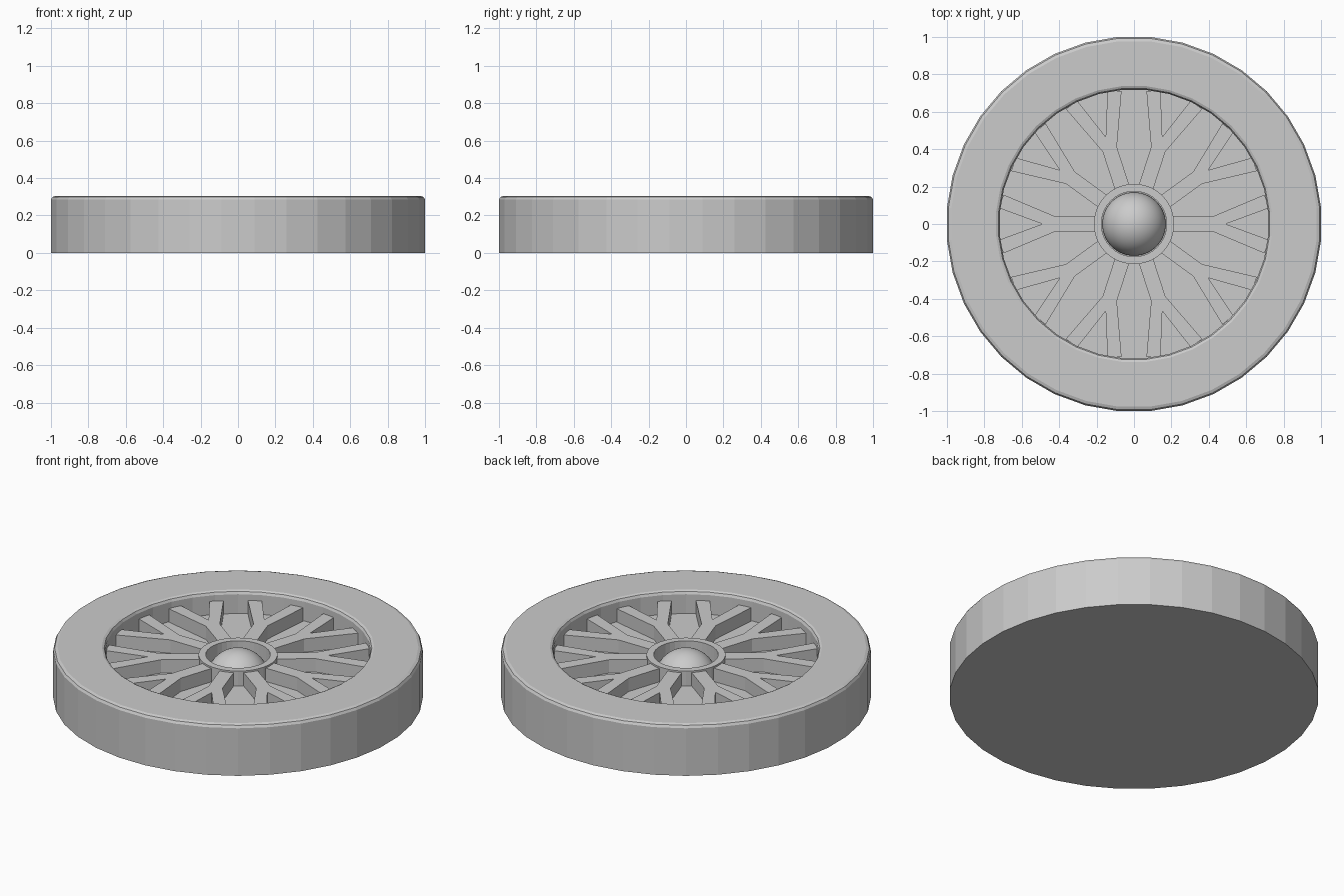
import bpy, bmesh
from math import sin, cos, pi, radians
from mathutils import Matrix

cube = bpy.data.objects.get("Cube")
if cube:
    bpy.data.objects.remove(cube, do_unlink=True)

grey = bpy.data.materials.new("plain grey")
grey.use_nodes = True
grey.diffuse_color = (0.6, 0.6, 0.6, 1)
grey.node_tree.nodes["Principled BSDF"].inputs["Base Color"].default_value = (0.6, 0.6, 0.6, 1)


def finish(name, bm, smooth=False):
    bmesh.ops.recalc_face_normals(bm, faces=bm.faces)
    for f in bm.faces:
        f.smooth = smooth
    mesh = bpy.data.meshes.new(name)
    bm.to_mesh(mesh)
    bm.free()
    mesh.materials.append(grey)
    obj = bpy.data.objects.new(name, mesh)
    bpy.context.collection.objects.link(obj)
    return obj


def lathe(name, profile, sides=36, closed=False, smooth=False):
    """Spin an (r, z) profile around z; points on the axis collapse into a fan."""
    bm = bmesh.new()
    rings = []
    for r, z in profile:
        if r == 0:
            rings.append([bm.verts.new((0, 0, z))] * sides)
        else:
            angles = [2 * pi * (i + 0.5) / sides for i in range(sides)]
            rings.append([bm.verts.new((r * cos(a), r * sin(a), z)) for a in angles])
    pairs = list(zip(rings, rings[1:]))
    if closed:
        pairs.append((rings[-1], rings[0]))
    for lo, hi in pairs:
        for i in range(sides):
            j = (i + 1) % sides
            corners = dict.fromkeys((lo[i], lo[j], hi[j], hi[i]))
            bm.faces.new(list(corners))
    return finish(name, bm, smooth)


R = 1 / cos(radians(5))   # facets reach exactly one unit
RIM_TOP, FLOOR, SPOKE_TOP, HUB_TOP, BORE = 0.305, 0.17, 0.25, 0.26, 0.115

# Solid tyre and dished wheel face, with rounded rim edges
lathe("wheel_body", [
    (0, 0), (R, 0), (R, 0.285), (0.996, 0.299), (0.98, RIM_TOP),
    (0.74, RIM_TOP), (0.727, 0.299), (0.72, 0.285), (0.72, FLOOR),
    (0.175, FLOOR), (0.175, BORE), (0, BORE)])

# Raised hub ring
lathe("hub_ring", [(0.215, BORE), (0.215, HUB_TOP), (0.175, HUB_TOP), (0.175, BORE)],
      closed=True)

# Domed hub cap inside the ring
dome = [(0.17 * cos(a), BORE + 0.17 * sin(a)) for a in [pi / 2 * k / 12 for k in range(12)]]
lathe("hub_cap", dome + [(0, BORE + 0.17)], smooth=True)

# Ten forked spokes
half = [(0.2, 0.04), (0.42, 0.04), (0.698, 0.157), (0.718, 0.084)]
outline = half + [(0.49, 0)] + [(x, -y) for x, y in reversed(half)]
for k in range(10):
    bm = bmesh.new()
    face = bm.faces.new([bm.verts.new((x, y, FLOOR - 0.01)) for x, y in outline])
    top = bmesh.ops.extrude_face_region(bm, geom=[face])["geom"]
    bmesh.ops.translate(bm, vec=(0, 0, SPOKE_TOP - FLOOR + 0.01),
                        verts=[v for v in top if isinstance(v, bmesh.types.BMVert)])
    bm.transform(Matrix.Rotation(2 * pi * k / 10, 4, "Z"))
    finish(f"forked_spoke_{k + 1}", bm)
